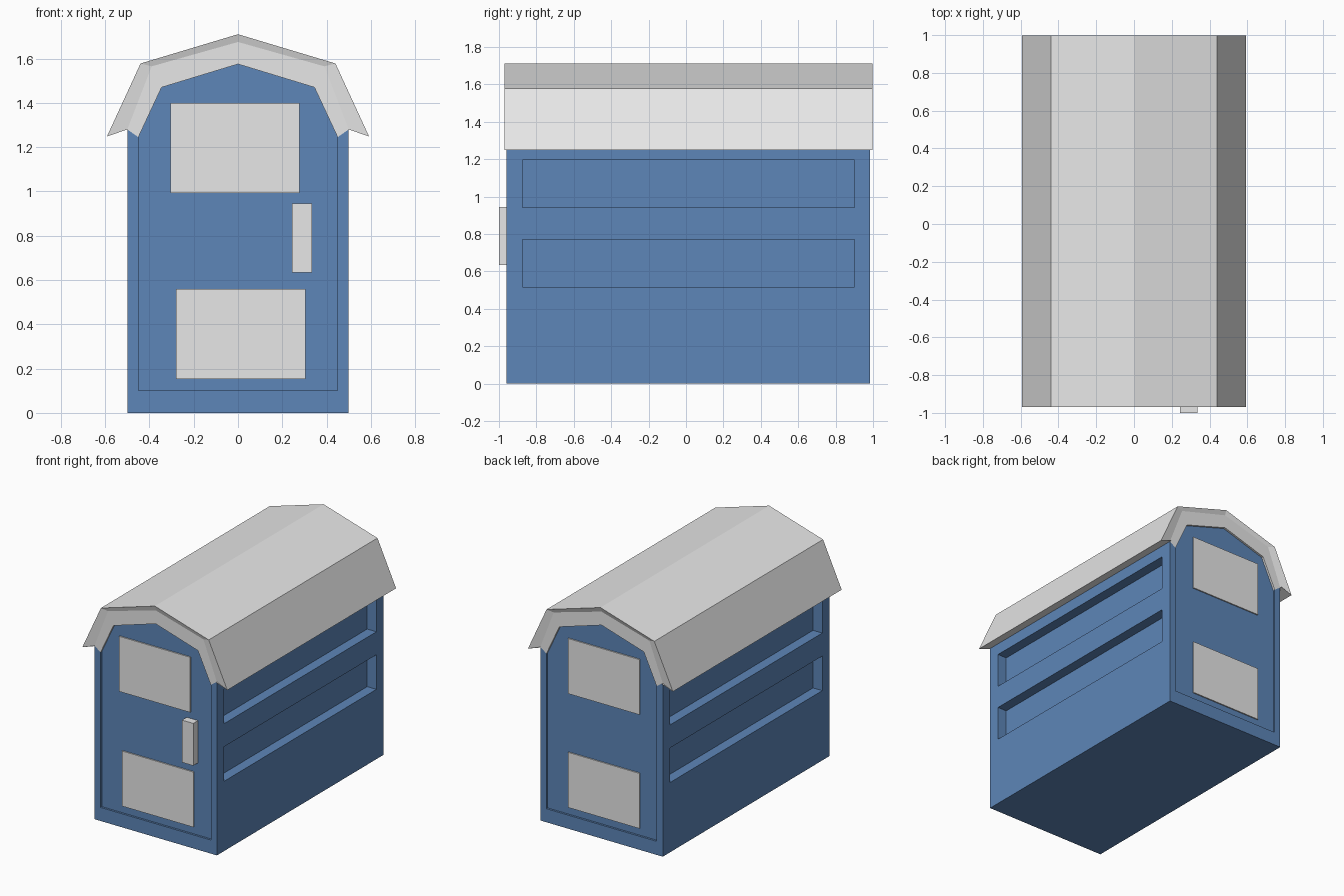
import bpy, bmesh

cube = bpy.data.objects.get("Cube")
if cube:
    bpy.data.objects.remove(cube, do_unlink=True)


def make_material(name, rgb):
    m = bpy.data.materials.new(name)
    m.use_nodes = True
    m.diffuse_color = (*rgb, 1)
    m.node_tree.nodes["Principled BSDF"].inputs["Base Color"].default_value = (*rgb, 1)
    return m


blue = make_material("blue_paint", (0.11, 0.237, 0.48))
grey = make_material("light_grey", (0.8, 0.8, 0.8))


def finish(name, bm, *mats):
    bmesh.ops.recalc_face_normals(bm, faces=bm.faces)
    mesh = bpy.data.meshes.new(name)
    bm.to_mesh(mesh)
    bm.free()
    for m in mats:
        mesh.materials.append(m)
    ob = bpy.data.objects.new(name, mesh)
    bpy.context.scene.collection.objects.link(ob)
    return ob


def box(name, xs, ys, zs, mat):
    bm = bmesh.new()
    bmesh.ops.create_cube(bm, size=1)
    for v in bm.verts:
        v.co = [r[0] if c < 0 else r[1] for c, r in zip(v.co, (xs, ys, zs))]
    return finish(name, bm, mat)


def mirrored(half):
    """Right half of a section, ending on the centre line, made whole."""
    return half + [(-x, z) for x, z in reversed(half[:-1])]


def loft(rings, closed, name, *mats, rule=None):
    """Join (profile, y) rings with quads; rule gives a material per profile edge."""
    bm = bmesh.new()
    loops = [[bm.verts.new((x, y, z)) for x, z in prof] for prof, y in rings]
    n = len(loops[0])
    for a, b in zip(loops, loops[1:]):
        for i in range(n if closed else n - 1):
            j = (i + 1) % n
            f = bm.faces.new((a[i], a[j], b[j], b[i]))
            f.material_index = rule(i) if rule else 0
    if closed:
        bm.faces.new(loops[0])
        bm.faces.new(loops[-1])
    return finish(name, bm, *mats)


FRONT, BACK, RECESS = -0.96, 0.985, 0.015
wall = mirrored([(0.5, 0), (0.5, 1.28), (0.39, 1.565), (0, 1.675)])
panel = mirrored([(0.45, 0.1), (0.45, 1.245), (0.345, 1.47), (0, 1.575)])

# Body with framed, recessed end panels; the frame under the gables is grey
body = loft([(panel, FRONT + RECESS), (panel, FRONT), (wall, FRONT),
             (wall, BACK), (panel, BACK), (panel, BACK - RECESS)],
            True, "body", blue, grey, rule=lambda i: 1 if 1 <= i <= 4 else 0)

# Long recesses cut into both sides
for side in (-1, 1):
    for z in (0.515, 0.94):
        xs = sorted((side * 0.425, side * 0.6))
        cutter = box("recess_cutter", xs, (-0.875, 0.9), (z, z + 0.255), blue)
        cutter.hide_render = True
        mod = body.modifiers.new("recess", "BOOLEAN")
        mod.operation = "DIFFERENCE"
        mod.solver = "EXACT"
        mod.object = cutter
        bpy.context.view_layer.objects.active = body
        bpy.ops.object.modifier_apply(modifier=mod.name)
        bpy.data.objects.remove(cutter, do_unlink=True)

# Gambrel roof shell with slightly flared ends and eave undersides
under = wall[1:-1]
eave = mirrored([(0.592, 1.248), (0.44, 1.578), (0, 1.71)])
under_roof = [under[0]] + under + [under[-1]]
outer_roof = [under[0]] + eave + [under[-1]]
roof = loft([(under_roof, FRONT), (outer_roof, -0.97),
             (outer_roof, 0.998), (under_roof, BACK)], False, "roof", grey)
bm = bmesh.new()
bm.from_mesh(roof.data)
bmesh.ops.remove_doubles(bm, verts=bm.verts, dist=0.0005)
bmesh.ops.dissolve_degenerate(bm, edges=bm.edges, dist=0.0005)
bmesh.ops.recalc_face_normals(bm, faces=bm.faces)
# The open shell must face away from the body
if sum(f.normal.z * f.calc_area() for f in bm.faces) < 0:
    bmesh.ops.reverse_faces(bm, faces=bm.faces)
bm.to_mesh(roof.data)
bm.free()

# Door plates on both ends
upper, lower = (0.993, 1.4), (0.153, 0.56)
front_y = (FRONT + 0.006, FRONT + RECESS + 0.005)
back_y = (BACK - RECESS - 0.005, BACK - 0.006)
box("front_upper_plate", (-0.305, 0.277), front_y, upper, grey)
box("front_lower_plate", (-0.28, 0.304), front_y, lower, grey)
box("back_upper_plate", (-0.304, 0.28), back_y, upper, grey)
box("back_lower_plate", (-0.304, 0.28), back_y, lower, grey)

# Door handle
box("door_handle", (0.243, 0.335), (-1, FRONT + RECESS + 0.005), (0.633, 0.945), grey)
